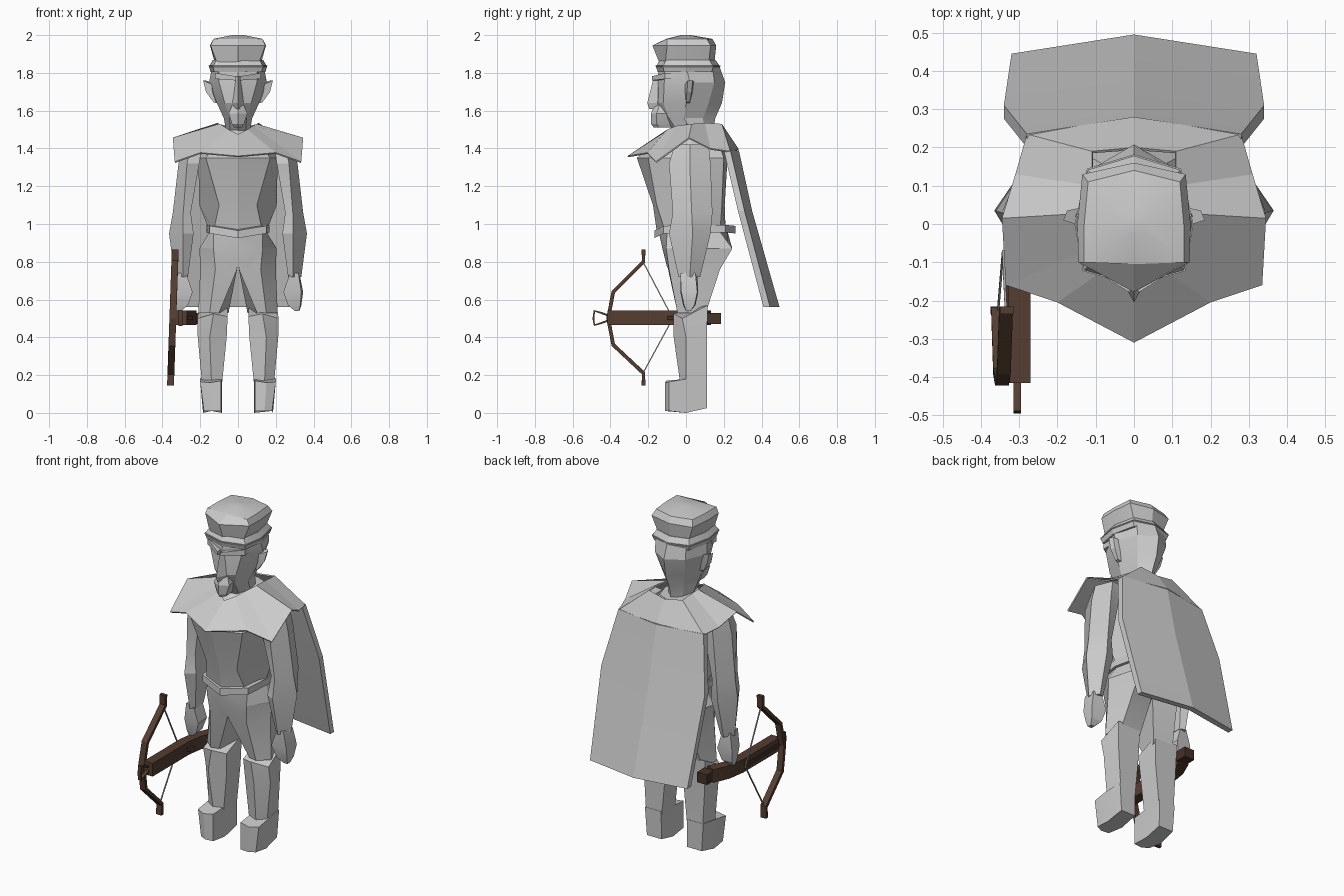
import bpy, bmesh, math
from mathutils import Vector


def material(name, rgb):
    m = bpy.data.materials.new(name)
    m.diffuse_color = (*rgb, 1)
    return m


GREY = material("plain grey", (0.6, 0.6, 0.6))
BROWN = material("wood brown", (0.09, 0.048, 0.031))
DARK = material("dark wood", (0.06, 0.032, 0.021))
STRING = material("string grey", (0.45, 0.45, 0.45))


def finish(name, bm, mat, thick=0, angle=20):
    bmesh.ops.recalc_face_normals(bm, faces=bm.faces)
    me = bpy.data.meshes.new(name)
    bm.to_mesh(me)
    bm.free()
    ob = bpy.data.objects.new(name, me)
    bpy.context.collection.objects.link(ob)
    me.materials.append(mat)
    if thick:
        s = ob.modifiers.new("thickness", "SOLIDIFY")
        s.thickness, s.offset = thick, -1
    if angle:
        bpy.ops.object.select_all(action="DESELECT")
        bpy.context.view_layer.objects.active = ob
        ob.select_set(True)
        bpy.ops.object.shade_smooth_by_angle(angle=math.radians(angle))
    return ob


def loft(name, rings, mat=GREY, caps=True, thick=0, angle=20):
    bm = bmesh.new()
    vs = [[bm.verts.new(p) for p in r] for r in rings]
    n = len(rings[0])
    for a, b in zip(vs, vs[1:]):
        for i in range(n):
            j = (i + 1) % n
            bm.faces.new((a[i], a[j], b[j], b[i]))
    if caps:
        bm.faces.new(vs[0])
        bm.faces.new(vs[-1])
    return finish(name, bm, mat, thick, angle)


def sym(half):
    """Half outline from front centre to back centre -> full loop."""
    return half + [(-x, y, z) for x, y, z in half[-2:0:-1]]


def flat(z, pts):
    return [(x, y, z) for x, y in pts]


def body(name, rows, **kw):
    return loft(name, [sym(flat(z, p)) for z, p in rows], **kw)


def pair(name, rings):
    for side, s in (("left", 1), ("right", -1)):
        loft(f"{side}_{name}", [[(s * x, y, z) for x, y, z in r] for r in rings])


def bar(name, path, w, h, mat, side=(1, 0, 0)):
    """Rectangular section swept along a path; w lies along the side axis."""
    pts = [Vector(p) for p in path]
    sd = Vector(side)
    rings = []
    for i, p in enumerate(pts):
        t = (pts[min(i + 1, len(pts) - 1)] - pts[max(i - 1, 0)]).normalized()
        u = (sd - t * sd.dot(t)).normalized()
        v = t.cross(u)
        rings.append([p + u * w / 2 * a + v * h / 2 * b
                      for a, b in ((1, 1), (-1, 1), (-1, -1), (1, -1))])
    return loft(name, rings, mat)


# Torso, belt and hips
body("torso", [
    (1.50, [(0, -.06), (.07, -.03), (.10, .05), (.07, .15), (0, .18)]),
    (1.35, [(0, -.26), (.17, -.20), (.21, .0), (.16, .20), (0, .22)]),
    (1.10, [(0, -.175), (.10, -.155), (.205, .02), (.13, .19), (0, .205)]),
    (0.96, [(0, -.155), (.13, -.11), (.15, .04), (.12, .18), (0, .21)])])
belt = [(0, -.168, .925), (.15, -.12, .95), (.168, .04, .955), (.13, .21, .955), (0, .262, .95)]
loft("belt", [sym([(x, y, z + d) for x, y, z in belt]) for d in (0, .04)])
body("hips", [
    (0.96, [(0, -.145), (.13, -.10), (.15, .04), (.12, .18), (0, .22)]),
    (0.87, [(0, -.125), (.13, -.105), (.205, .03), (.14, .245), (0, .215)]),
    (0.77, [(0, -.10), (.10, -.09), (.19, .03), (.12, .18), (0, .15)])])

# Legs and feet
pair("thigh", [
    flat(.87, [(.01, -.115), (.13, -.105), (.204, .03), (.14, .245), (.02, .20)]),
    flat(.76, [(.005, -.095), (.12, -.09), (.20, .02), (.15, .18), (.005, .15)]),
    flat(.53, [(.10, -.035), (.15, -.045), (.21, .01), (.18, .105), (.05, .105)])])
pair("shin", [
    [(.055, -.03, .51), (.13, -.065, .525), (.215, -.02, .50), (.205, .115, .57), (.055, .115, .57)],
    flat(.40, [(.06, -.02), (.15, -.065), (.213, .0), (.20, .11), (.06, .11)]),
    flat(.15, [(.085, -.015), (.14, -.03), (.19, .0), (.185, .11), (.085, .11)])])
pair("foot", [
    [(.09, -.105, .17), (.15, -.11, .16), (.20, -.09, .165), (.20, 0, .18), (.192, .112, .19), (.085, .112, .19), (.085, 0, .18)],
    [(.09, -.105, .01), (.14, -.11, .01), (.18, -.09, .01), (.185, 0, 0), (.18, .11, .025), (.085, .11, .025), (.085, 0, 0)]])

# Arms and hands
pair("arm", [
    flat(1.42, [(.19, -.05), (.25, -.06), (.29, .02), (.25, .12), (.19, .11)]),
    flat(1.32, [(.205, -.07), (.27, -.09), (.315, .02), (.27, .13), (.205, .12)]),
    flat(1.06, [(.25, -.045), (.29, -.07), (.345, .03), (.30, .14), (.25, .11)]),
    flat(.95, [(.235, -.06), (.29, -.09), (.365, .035), (.30, .13), (.24, .11)]),
    flat(.72, [(.265, -.02), (.29, -.04), (.335, .02), (.30, .075), (.27, .06)])])
pair("hand", [
    flat(.74, [(.275, -.03), (.32, -.03), (.325, .05), (.28, .06)]),
    flat(.64, [(.24, -.03), (.335, -.025), (.345, .06), (.25, .065)]),
    flat(.57, [(.265, -.015), (.33, -.01), (.335, .045), (.27, .05)]),
    flat(.54, [(.30, .0), (.325, .0), (.325, .025), (.30, .025)])])

# Shoulder mantle and cape
collar = [(0, -.13, 1.475), (.05, -.10, 1.50), (.08, -.05, 1.52), (.10, .03, 1.53),
          (.11, .10, 1.535), (.11, .19, 1.53), (0, .20, 1.51)]
hem = [(0, -.31, 1.36), (.20, -.205, 1.378), (.335, -.16, 1.33), (.345, .015, 1.457),
       (.31, .13, 1.40), (.28, .235, 1.385), (0, .28, 1.395)]
loft("mantle", [sym(collar), sym(hem)], caps=False, thick=.008, angle=0)
cape = []
for z, x, ye, yc in ((1.39, .28, .235, .28), (1.07, .34, .31, .35), (.56, .32, .445, .495)):
    outer = [(x, ye, z), (0, yc, z), (-x, ye, z)]
    cape.append(outer + [(a, b - .035, c) for a, b, c in outer[::-1]])
loft("cape", cape, angle=8)

# Head, tapering to the nape
body("head", [
    (1.84, [(0, -.14), (.10, -.115), (.135, .0), (.10, .14), (0, .175)]),
    (1.75, [(0, -.155), (.10, -.115), (.153, .02), (.10, .15), (0, .208)]),
    (1.64, [(0, -.165), (.07, -.12), (.112, .0), (.075, .12), (0, .19)]),
    (1.56, [(0, -.13), (.045, -.09), (.075, -.01), (.05, .09), (0, .155)]),
    (1.47, [(0, -.04), (.04, -.03), (.06, .04), (.045, .10), (0, .14)])])
loft("nose", [sym(flat(z, [(0, f), (w, b), (0, b + .03)])) for z, f, w, b in
              ((1.78, -.17, .012, -.145), (1.64, -.205, .03, -.15), (1.61, -.195, .02, -.14))])
loft("beard", [sym(flat(z, [(0, f), (w, f + .03), (w * .8, b), (0, b)])) for z, f, w, b in
               ((1.63, -.17, .03, -.10), (1.585, -.185, .05, -.08),
                (1.53, -.185, .032, -.07), (1.51, -.17, .02, -.08))])
pair("brow", [[(x, y, z) for y, z in ((yf, zb), (yf, zt), (yf + .04, zt), (yf + .04, zb))]
              for x, yf, zb, zt in ((.01, -.18, 1.76, 1.782), (.122, -.11, 1.768, 1.80))])
pair("ear", [
    [(.14, -.005, 1.74), (.185, .01, 1.76), (.175, .035, 1.76), (.13, .045, 1.75)],
    [(.135, -.005, 1.70), (.17, .005, 1.70), (.16, .03, 1.70), (.125, .035, 1.70)],
    [(.115, .0, 1.64), (.13, .0, 1.645), (.13, .02, 1.645), (.105, .02, 1.64)]])

# Cap: two stacked bands and a flared crown with a flat, pointed front
base = [(0, -.15), (.125, -.115), (.145, .0), (.115, .135), (0, .17)]
for name, z0, z1, k0, k1 in (("cap_lower_band", 1.805, 1.838, 1, 1.07),
                             ("cap_upper_band", 1.832, 1.868, 1.07, .92)):
    body(name, [(z0, [(x * k0, y * k0) for x, y in base]), (z1, [(x * k1, y * k1) for x, y in base])])
body("cap_crown", [
    (1.85, [(0, -.14), (.11, -.11), (.122, 0), (.10, .12), (0, .15)]),
    (1.945, [(0, -.178), (.145, -.10), (.148, 0), (.135, .13), (0, .16)]),
    (1.98, [(0, -.105), (.13, -.10), (.13, 0), (.12, .11), (0, .14)]),
    (2.00, [(0, -.025), (.03, -.02), (.03, 0), (.03, .02), (0, .025)])])

# Crossbow held on its side
bar("crossbow_stock", [(-.30, -.415, .503), (-.30, -.07, .503), (-.285, .03, .503),
                       (-.245, .12, .503)], .058, .078, BROWN)
bar("crossbow_butt", [(-.235, .115, .50), (-.235, .185, .50)], .065, .06, DARK)
bar("bolt_groove", [(-.331, -.41, .503), (-.331, -.08, .503)], .008, .02, DARK)
bar("crossbow_trigger", [(-.275, -.09, .503), (-.245, -.06, .503)], .02, .02, DARK)


def tilted(y, z):
    return (-.345 + .035 * (z - .5), y, z)


limb = [(-.225, .865), (-.225, .80), (-.385, .64), (-.412, .50), (-.385, .36), (-.225, .21), (-.225, .145)]
bar("crossbow_limb", [tilted(*p) for p in limb], .036, .02, BROWN)
for name, z in (("upper_string", .795), ("lower_string", .215)):
    bar(name, [tilted(-.225, z), (-.342, -.07, .50)], .006, .006, STRING)
bar("crossbow_stirrup", [(-.305, -.41, .515), (-.305, -.45, .53), (-.305, -.485, .54),
                         (-.305, -.49, .50), (-.305, -.485, .465), (-.305, -.45, .475),
                         (-.305, -.41, .49)], .02, .01, BROWN)
